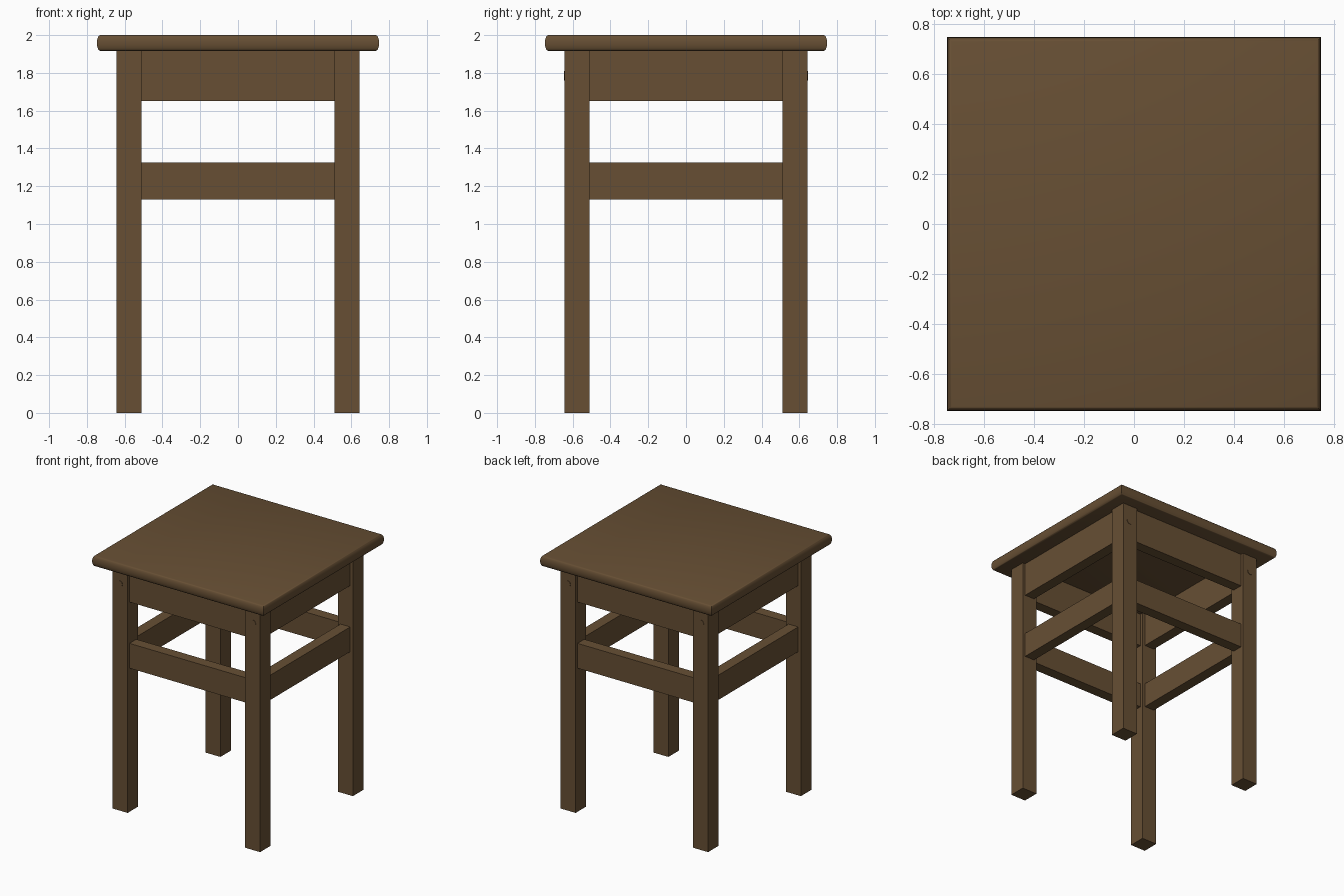
import bpy, bmesh, math

if "Cube" in bpy.data.objects:
    bpy.data.objects.remove(bpy.data.objects["Cube"])

wood = bpy.data.materials.new("brown wood")
wood.diffuse_color = (0.135, 0.078, 0.034, 1)
wood.use_nodes = True
wood.node_tree.nodes["Principled BSDF"].inputs["Base Color"].default_value = wood.diffuse_color


def finish(name, bm, smooth=False):
    bmesh.ops.recalc_face_normals(bm, faces=bm.faces)
    mesh = bpy.data.meshes.new(name)
    bm.to_mesh(mesh)
    bm.free()
    mesh.materials.append(wood)
    ob = bpy.data.objects.new(name, mesh)
    bpy.context.collection.objects.link(ob)
    if smooth:
        bpy.ops.object.select_all(action='DESELECT')
        ob.select_set(True)
        bpy.context.view_layer.objects.active = ob
        bpy.ops.object.shade_smooth_by_angle(angle=math.radians(35))
    return ob


def box(name, lo, hi):
    bm = bmesh.new()
    bmesh.ops.create_cube(bm, size=1)
    for v in bm.verts:
        v.co = [(a + b) / 2 + c * (b - a) for a, b, c in zip(lo, hi, v.co)]
    return finish(name, bm)


LEG_OUT, LEG_IN, SEAT_Z = 0.642, 0.511, 1.917

# seat: square slab with a rounded edge, swept as stacked square loops
bm = bmesh.new()
steps, half_t, bulge, flat = 10, (2 - SEAT_Z) / 2, 0.017, 0.73
loops = []
for i in range(steps + 1):
    a = -math.pi / 2 + math.pi * i / steps
    r = flat + bulge * math.cos(a)
    z = SEAT_Z + half_t + half_t * math.sin(a)
    loops.append([bm.verts.new((sx * r, sy * r, z))
                  for sx, sy in ((-1, -1), (1, -1), (1, 1), (-1, 1))])
for lower, upper in zip(loops, loops[1:]):
    for k in range(4):
        n = (k + 1) % 4
        bm.faces.new((lower[k], lower[n], upper[n], upper[k]))
bm.faces.new(loops[0])
bm.faces.new(loops[-1])
finish("seat", bm, True)

# legs, each with a nearly flush peg on its front or back face
for sx, side in ((-1, "left"), (1, "right")):
    for sy, end in ((-1, "front"), (1, "back")):
        xs = sorted((sx * LEG_IN, sx * LEG_OUT))
        ys = sorted((sy * LEG_IN, sy * LEG_OUT))
        box(f"{end}_{side}_leg", (xs[0], ys[0], 0), (xs[1], ys[1], SEAT_Z))
        bm = bmesh.new()
        bmesh.ops.create_cone(bm, cap_ends=True, segments=16,
                              radius1=0.025, radius2=0.025, depth=0.02)
        for v in bm.verts:
            x, y, z = v.co
            v.co = (x + sx * 0.58, z + sy * (LEG_OUT - 0.007), y + 1.785)
        finish(f"{end}_{side}_peg", bm, True)

# aprons and stretchers between the legs, set back from the leg faces
outer = LEG_OUT - 0.023
for part, z0, z1, thick in (("apron", 1.65, SEAT_Z, 0.085),
                            ("stretcher", 1.13, 1.325, 0.085)):
    for s, end, side in ((-1, "front", "left"), (1, "back", "right")):
        a, b = sorted((s * outer, s * (outer - thick)))
        box(f"{end}_{part}", (-LEG_IN, a, z0), (LEG_IN, b, z1))
        box(f"{side}_{part}", (a, -LEG_IN, z0), (b, LEG_IN, z1))
